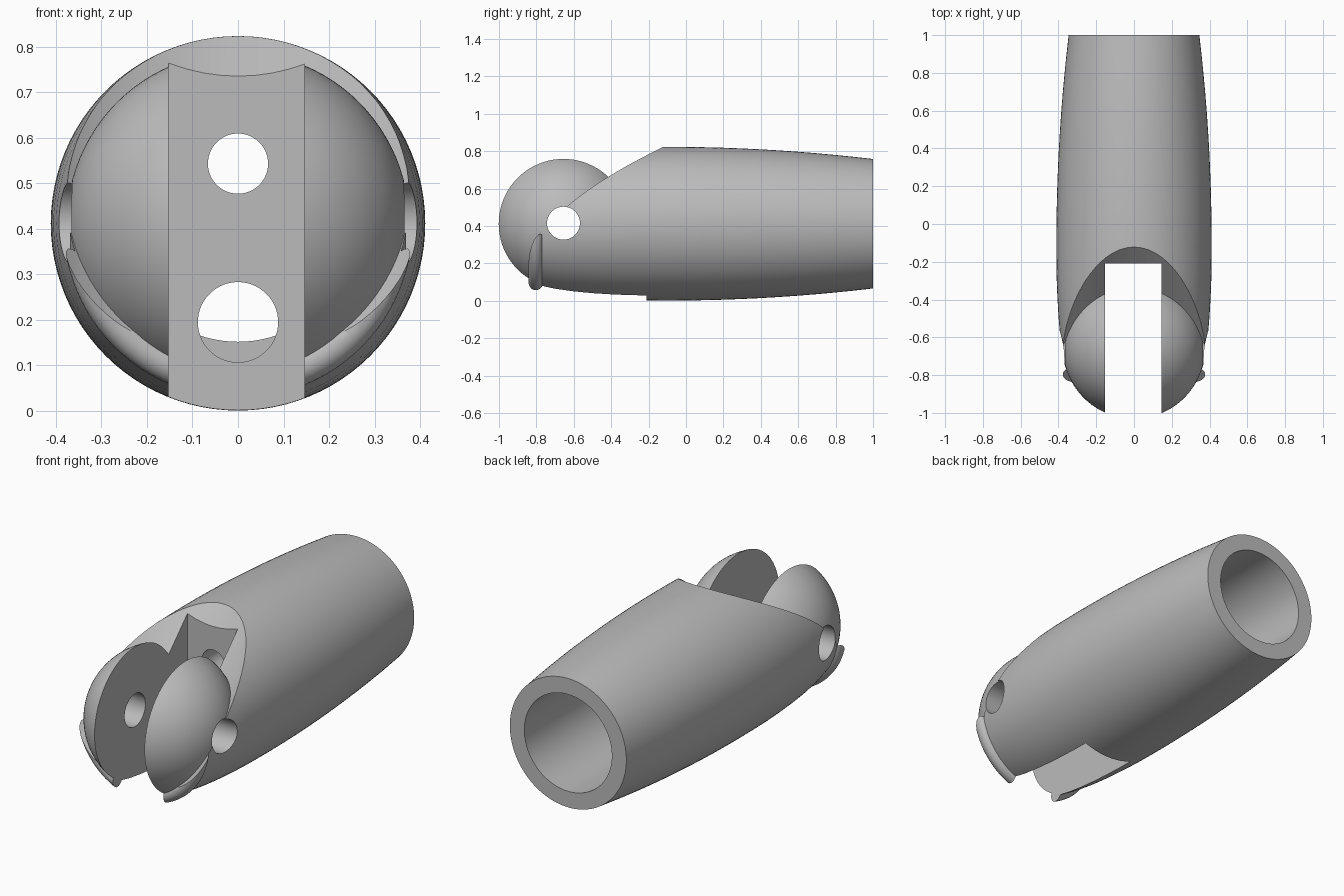
import bpy, bmesh, math
from mathutils import Matrix, Vector

cube = bpy.data.objects.get("Cube")
if cube:
    bpy.data.objects.remove(cube, do_unlink=True)

AXIS_Z = 0.412               # height of the barrel's long axis
JOINT = Vector((0, -0.655, AXIS_Z))
WALL_Y = -0.21               # back wall of the slot

grey = bpy.data.materials.new("plain grey")
grey.use_nodes = True
grey.diffuse_color = (0.5, 0.5, 0.5, 1)
grey.node_tree.nodes["Principled BSDF"].inputs["Base Color"].default_value = grey.diffuse_color


def make_object(name, bm):
    mesh = bpy.data.meshes.new(name)
    bmesh.ops.recalc_face_normals(bm, faces=bm.faces)
    bm.to_mesh(mesh)
    bm.free()
    mesh.materials.append(grey)
    obj = bpy.data.objects.new(name, mesh)
    bpy.context.collection.objects.link(obj)
    return obj


def lathe(name, profile, steps=96):
    """Revolve a closed (radius, y) profile around the long axis."""
    bm = bmesh.new()
    rings = []
    for i in range(steps):
        a = math.tau * i / steps
        rings.append([bm.verts.new((r * math.cos(a), y, AXIS_Z + r * math.sin(a)))
                      for r, y in profile])
    count = len(profile)
    for i in range(steps):
        here, there = rings[i], rings[(i + 1) % steps]
        for j in range(count):
            k = (j + 1) % count
            bm.faces.new((here[j], here[k], there[k], there[j]))
    bmesh.ops.remove_doubles(bm, verts=bm.verts, dist=1e-5)
    bmesh.ops.dissolve_degenerate(bm, edges=bm.edges, dist=1e-6)
    return make_object(name, bm)


def cylinder(name, radius, depth, centre, rotation):
    bm = bmesh.new()
    bmesh.ops.create_cone(bm, cap_ends=True, segments=96, radius1=radius, radius2=radius,
                          depth=depth, matrix=Matrix.Translation(centre) @ rotation)
    return make_object(name, bm)


def box(name, low, high):
    low, high = Vector(low), Vector(high)
    bm = bmesh.new()
    bmesh.ops.create_cube(bm, size=1, matrix=Matrix.Translation((low + high) / 2)
                          @ Matrix.Diagonal((*(high - low), 1)))
    return make_object(name, bm)


def cut(obj, cutters):
    bpy.ops.object.select_all(action="DESELECT")
    bpy.context.view_layer.objects.active = obj
    obj.select_set(True)
    for cutter in cutters:
        mod = obj.modifiers.new(cutter.name, "BOOLEAN")
        mod.operation = "DIFFERENCE"
        mod.solver = "EXACT"
        mod.object = cutter
        bpy.ops.object.modifier_apply(modifier=mod.name)
    bpy.ops.object.shade_smooth_by_angle(angle=math.radians(30))


# Hollow barrel with a gentle bulge and a blind bore from the back
outer = [(0.357, -0.8), (0.367, -0.75), (0.377, -0.7), (0.390, -0.6), (0.399, -0.5),
         (0.405, -0.4), (0.409, -0.3)]
outer += [(0.411 - 0.065 * ((y + 0.1) / 1.1) ** 2, y) for y in [i / 10 for i in range(-2, 11)]]
barrel = lathe("barrel", [(0, -0.8)] + outer + [(0.26, 1), (0.26, -0.05), (0, -0.05)])

# Rounded stop rim around the front edge
rim = lathe("stop_rim", [(0.345 + 0.039 * math.cos(math.tau * i / 20),
                          -0.803 + 0.039 * math.sin(math.tau * i / 20)) for i in range(20)])

# Knuckle ball at the joint
bm = bmesh.new()
bmesh.ops.create_uvsphere(bm, u_segments=80, v_segments=48, radius=0.376,
                          matrix=Matrix.Translation(JOINT) @ Matrix.Rotation(math.pi / 2, 4, "Y"))
ball = make_object("knuckle_ball", bm)

# Cutters: slanted clearance, hinge slot, pin hole and cord holes
sweep_radius = 0.58
lean = Vector((0, -1, 1)).normalized() * sweep_radius
clearance = cylinder("clearance_cutter", sweep_radius, 5, Vector((0, WALL_Y, 0.735)) + lean,
                     Matrix.Rotation(-math.pi / 4, 4, "X"))
slot = box("slot_cutter", (-0.153, -1.5, -0.5), (0.146, WALL_Y, 1.5))
pin = cylinder("pin_cutter", 0.088, 2, JOINT + Vector((0, 0, 0.003)),
               Matrix.Rotation(math.pi / 2, 4, "Y"))
along = Matrix.Rotation(math.pi / 2, 4, "X")
upper_cord = cylinder("upper_cord_cutter", 0.066, 0.6, (0, -0.2, 0.543), along)
lower_cord = cylinder("lower_cord_cutter", 0.088, 0.6, (0, -0.28, 0.195), along)

cut(barrel, [clearance, slot, pin, upper_cord, lower_cord])
cut(rim, [clearance, slot])
cut(ball, [slot, pin])

for helper in (clearance, slot, pin, upper_cord, lower_cord):
    bpy.data.objects.remove(helper, do_unlink=True)
